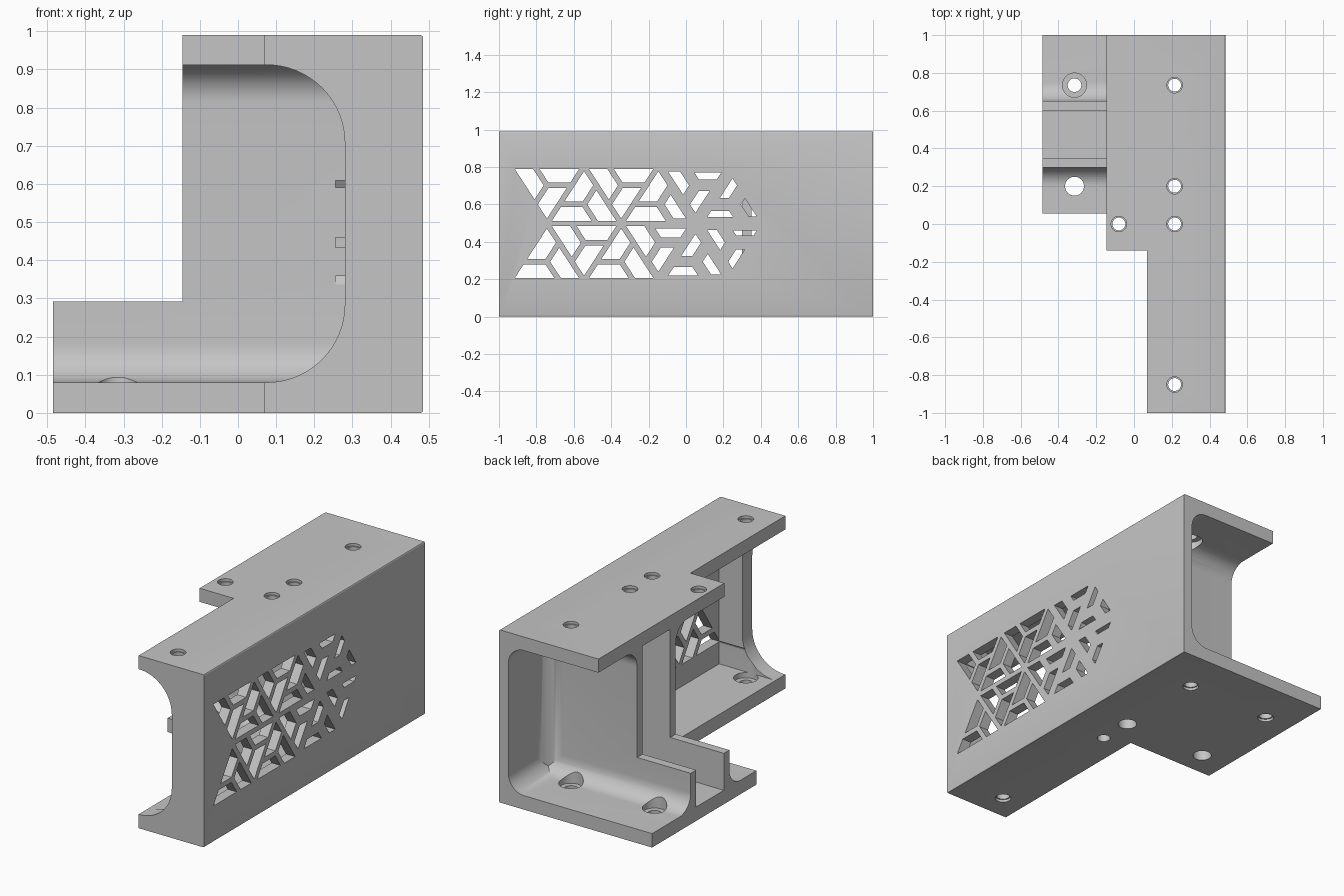
import bpy, bmesh, math
from mathutils import Vector

if "Cube" in bpy.data.objects:
    bpy.data.objects.remove(bpy.data.objects["Cube"])

grey = bpy.data.materials.new("matt_grey")
grey.use_nodes = True
colour = (0.56, 0.56, 0.56, 1)
grey.diffuse_color = colour
grey.node_tree.nodes["Principled BSDF"].inputs["Base Color"].default_value = colour

W, TOP = 0.485, 0.99            # half width, height
FLOOR, CEIL = 0.08, 0.912       # inner faces of the plates
WALL = 0.427                    # inner face of the thin side wall
POST = -0.91                    # inner end of the thick front post


def rounded(u0, u1, v0, v1, radii=(0, 0, 0, 0), steps=12):
    """Rectangle outline with a radius per corner, anticlockwise from low-low."""
    corners = [(u0, v0, 1, 1), (u1, v0, -1, 1), (u1, v1, -1, -1), (u0, v1, 1, -1)]
    pts = []
    for i, ((u, v, su, sv), r) in enumerate(zip(corners, radii)):
        if not r:
            pts.append((u, v))
            continue
        for k in range(steps + 1):
            a = math.pi + math.pi / 2 * (i + k / steps)
            pts.append((u + su * r + r * math.cos(a), v + sv * r + r * math.sin(a)))
    return pts


def prism(name, outlines, axis, lo, hi):
    """Extrude one or more outlines along an axis."""
    place = {"x": lambda u, v, w: (w, u, v),
             "y": lambda u, v, w: (u, w, v),
             "z": lambda u, v, w: (u, v, w)}[axis]
    bm = bmesh.new()
    for pts in outlines:
        a = [bm.verts.new(place(u, v, lo)) for u, v in pts]
        b = [bm.verts.new(place(u, v, hi)) for u, v in pts]
        bm.faces.new(a)
        bm.faces.new(b)
        for i in range(len(a)):
            j = (i + 1) % len(a)
            bm.faces.new((a[i], a[j], b[j], b[i]))
    bmesh.ops.recalc_face_normals(bm, faces=bm.faces)
    mesh = bpy.data.meshes.new(name)
    bm.to_mesh(mesh)
    bm.free()
    ob = bpy.data.objects.new(name, mesh)
    bpy.context.collection.objects.link(ob)
    return ob


def combine(target, tool, operation="DIFFERENCE"):
    """Apply a boolean and discard the tool."""
    tool.hide_render = True
    mod = target.modifiers.new("cut", "BOOLEAN")
    mod.operation, mod.solver, mod.object = operation, "EXACT", tool
    bpy.context.view_layer.objects.active = target
    bpy.ops.object.modifier_apply(modifier=mod.name)
    bpy.data.objects.remove(tool)


def box_cut(target, x0, x1, y0, y1, z0, z1):
    combine(target, prism("box_cutter", [rounded(x0, x1, y0, y1)], "z", z0, z1))


def drill(target, x, y, r, z0, z1):
    circle = [(x + r * math.cos(t * math.tau / 40), y + r * math.sin(t * math.tau / 40))
              for t in range(40)]
    combine(target, prism("drill", [circle], "z", z0, z1))


# Outer block with softened outer edges
body = prism("bracket_body", [rounded(-W, W, 0, TOP, (0, 0.007, 0.007, 0), 3)], "y", -1, 1)
body.data.materials.append(grey)

# Front bay with filleted rib foot, and the slot between the ribs
combine(body, prism("front_bay", [rounded(POST, 0.30, FLOOR, CEIL, (0, 0.1, 0.1, 0))],
                    "x", -2, WALL))
box_cut(body, -1, WALL, 0.35, 0.60, FLOOR, CEIL)

# Wide arch through the thick front post
combine(body, prism("post_arch", [rounded(-1.5, 0.28, FLOOR, CEIL, (0, 0.205, 0.205, 0), 16)],
                    "y", -2, POST + 0.02))

# Back bay, filleted along every inner corner
back = prism("back_bay", [rounded(-1.5, WALL, FLOOR, CEIL, (0, 0.1, 0.1, 0))], "y", 0.5, 2)
combine(back, prism("back_fillet", [rounded(0.65, 1.8, FLOOR, CEIL, (0.1, 0, 0, 0.1))],
                    "x", -2, 2), "INTERSECT")
combine(back, prism("back_corner", [rounded(-1.4, WALL, 0.65, 1.9, (0, 0.1, 0, 0))],
                    "z", -0.5, 1.5), "INTERSECT")
combine(body, back)

# Stepped outline of the upper and lower plates
box_cut(body, -1, -0.145, -2, 2, 0.292, 2)
box_cut(body, -1, 0.07, -2, -0.14, -1, 2)
box_cut(body, -1, 0.07, -2, 0.055, -1, 0.5)

# Screw holes through the top plate, counterbored from inside
X = 0.215
for x, y in [(X, 0.735), (X, 0.2), (X, 0), (X, -0.85), (-0.08, 0)]:
    drill(body, x, y, 0.034, 0.85, 1.2)
    drill(body, x, y, 0.041, TOP - 0.015, 1.2)
    drill(body, x, y, 0.064, 0.8, 0.94)

# Screw holes through the bottom plate
for x, y in [(X, 0.735), (-0.315, 0.735), (X, -0.85)]:
    drill(body, x, y, 0.064, 0.05, 0.2)
    drill(body, x, y, 0.036, -0.2, 0.2)
    drill(body, x, y, 0.043, -0.2, 0.015)
drill(body, X, 0, 0.035, -0.2, 0.2)
for x in (X, -0.315):
    drill(body, x, 0.2, 0.05, -0.2, 0.27)


# Pinwheel lattice in the side wall
def inset(pts, d):
    """Shrink a clockwise convex outline by d."""
    n, lines, out = len(pts), [], []
    for i in range(n):
        e = (pts[(i + 1) % n] - pts[i]).normalized()
        lines.append((pts[i] + Vector((e.y, -e.x)) * d, e))
    for i in range(n):
        (p, e), (q, f) = lines[i - 1], lines[i]
        t = ((q.x - p.x) * f.y - (q.y - p.y) * f.x) / (e.x * f.y - e.y * f.x)
        out.append(tuple(p + e * t))
    return out


SIDE, ROW, MID, START = 0.397, 0.306, 0.4975, -0.942
triangles = []
for k in range(3):
    for sign in (1, -1):                 # upper and lower rows
        for shift, base, tip in ((0, ROW, 0), (0.5, 0, ROW)):
            y = START + (k + shift) * SIDE
            tri = [Vector((y, MID + sign * base)),
                   Vector((y + SIDE / 2, MID + sign * tip)),
                   Vector((y + SIDE, MID + sign * base))]
            a, b = tri[1] - tri[0], tri[2] - tri[0]
            triangles.append(tri if a.x * b.y - a.y * b.x < 0 else tri[::-1])

openings = []
for tri in triangles:
    centre = (tri[0] + tri[1] + tri[2]) / 3
    third = [tri[i].lerp(tri[(i + 1) % 3], 1 / 3) for i in range(3)]
    for i in range(3):
        j = (i + 1) % 3
        quad = [centre, third[i], tri[j], third[j]]
        y = sum(p.x for p in quad) / 4
        margin = 0.0145 if y < -0.14 else 0.027 + 0.025 * (y + 0.1)
        openings.append(inset(quad, margin))
combine(body, prism("lattice_cutter", openings, "x", 0.256, 1))

# Smooth the fillets and holes, keep the edges sharp
bpy.ops.object.select_all(action="DESELECT")
body.select_set(True)
bpy.context.view_layer.objects.active = body
bpy.ops.object.shade_smooth_by_angle(angle=math.radians(30))
